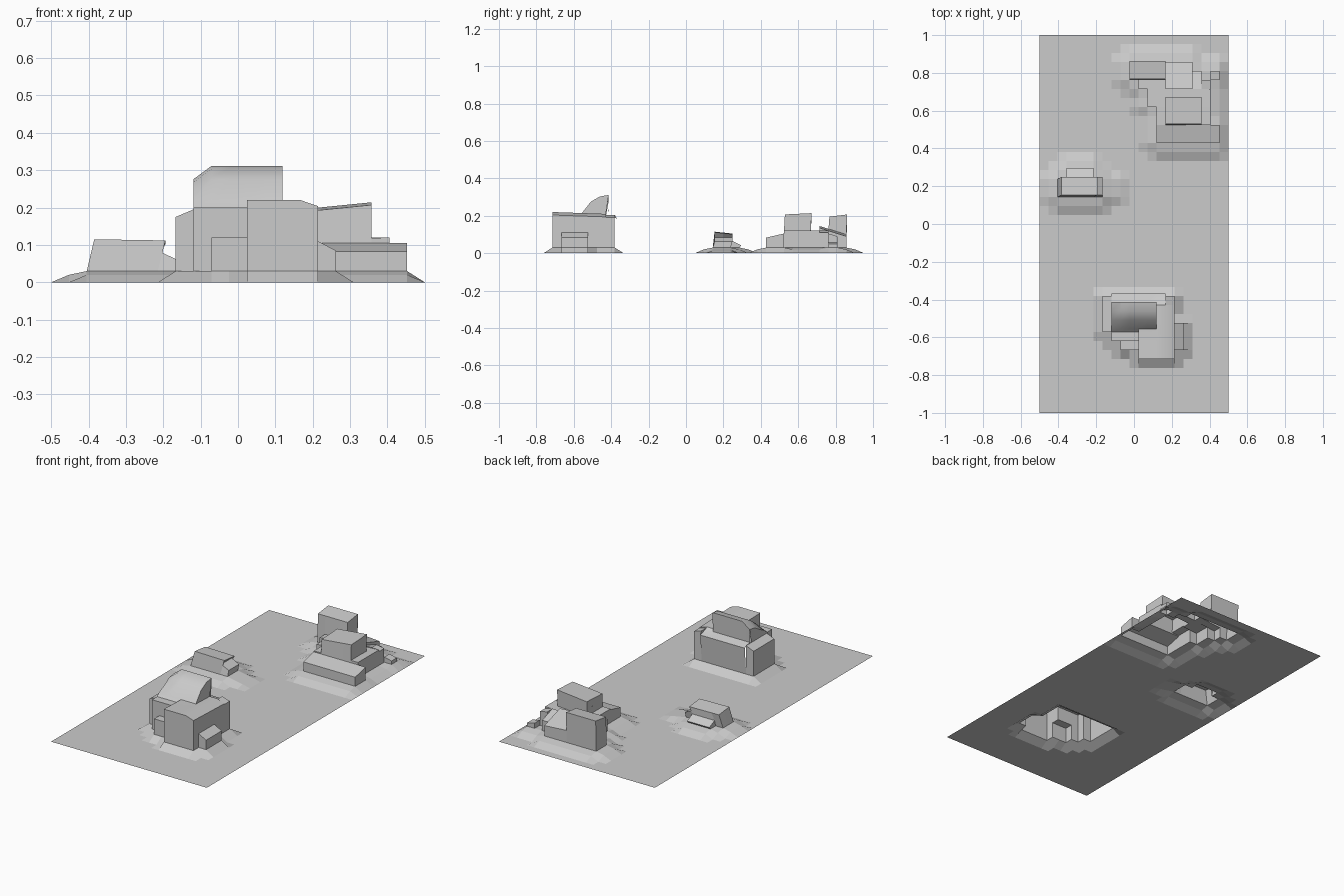
import bpy, bmesh, math

if "Cube" in bpy.data.objects:
    bpy.data.objects.remove(bpy.data.objects["Cube"])

# The model is one open terrain sheet: a 21 x 42 cell ground whose cells are
# pulled up into blocky, hollow boulders with leaning tops.
NX, NY = 21, 42
STEP = 1 / 21
RIM = 0.03          # height of the raised earth around the boulders

stone = bpy.data.materials.new("light grey stone")
stone.diffuse_color = (0.6, 0.6, 0.6, 1)
stone.use_nodes = True
stone.node_tree.nodes["Principled BSDF"].inputs["Base Color"].default_value = stone.diffuse_color


def block(i0, i1, j0, j1, sw, se=None, nw=None, ne=None, lean=(0, 0), fn=None):
    """Block over cells i0..i1, j0..j1 with corner heights and a leaning top."""
    se = sw if se is None else se
    nw = sw if nw is None else nw
    ne = nw + se - sw if ne is None else ne

    def top(i, j):
        u, v = (i - i0) / (i1 - i0), (j - j0) / (j1 - j0)
        z = (sw * (1 - u) + se * u) * (1 - v) + (nw * (1 - u) + ne * u) * v
        if fn:
            z = fn(i, j, z)
        return (-0.5 + i * STEP + lean[0], -1 + j * STEP + lean[1], z)
    return (i0, i1, j0, j1, top)


def chamfer(i, j, z):
    return z - 0.016 if i == 15 else z


def dome(i, j, z):
    z = {9: 0.215, 10: 0.275, 11: 0.303, 12: 0.311}[j]
    return z - 0.035 if i == 8 and j > 9 else z


# later blocks sit on top of earlier ones
clusters = {
    "tall_front_boulder": [
        block(8, 14, 12, 13, 0.2, nw=0.185, lean=(0, 0.012)),     # back ledge
        block(7, 8, 9, 13, 0.175, 0.195),                         # left shoulder
        block(14, 15, 10, 13, 0.205, 0.19),                       # right shoulder
        block(8, 11, 8, 12, 0.2),                                 # left body
        block(9, 11, 7, 8, 0.12),                                 # front step
        block(11, 15, 6, 12, 0.22, nw=0.21, fn=chamfer),          # main body
        block(15, 16, 7, 10, 0.11, 0.085),                        # right step
        block(8, 13, 9, 12, 0.2, lean=(0, 0.015), fn=dome),       # rounded cap
    ],
    "small_left_boulder": [
        block(2, 6, 24, 26, 0.115, 0.112, nw=0.105, lean=(0.02, 0.01)),
        block(6, 7, 24, 26, 0.085, 0.062, lean=(0, 0.01)),
        block(3, 6, 26, 27, 0.065, nw=0.042, lean=(0, 0.01)),
    ],
    "wide_back_boulder": [
        block(13, 20, 30, 32, 0.083, nw=0.105),                   # front shelf
        block(13, 19, 32, 34, 0.11, 0.12),                        # middle
        block(12, 19, 34, 36, 0.1, 0.12),
        block(11, 18, 36, 37, 0.09, 0.12),
        block(18, 19, 36, 37, 0.12, 0.11),
        block(19, 20, 37, 38, 0.06, 0.05),
        block(14, 17, 36, 39, 0.145, 0.135, nw=0.1),              # back slope
        block(17, 18, 36, 38, 0.12, nw=0.09),
        block(10, 14, 37, 39, 0.195, nw=0.207, lean=(0, 0.005)),  # back cap
        block(14, 18, 32, 35, 0.188, 0.207, nw=0.195, lean=(0, 0.005)),
    ],
}

# which boulder block owns each cell
owner = {}
for name, blocks in clusters.items():
    for b in blocks:
        for i in range(b[0], b[1]):
            for j in range(b[2], b[3]):
                owner[i, j] = (name, b[4])

# raised earth: boulder footprints, plus one extra ring at the two rear ones
rim = {}
for (i, j), (name, _) in owner.items():
    for di, dj in ((0, 0), (1, 0), (0, 1), (1, 1)):
        p = (i + di, j + dj)
        rim[p] = RIM
        if name != "tall_front_boulder":
            for q in ((1, 0), (-1, 0), (0, 1), (0, -1)):
                n = (p[0] + q[0], p[1] + q[1])
                if 0 < n[0] < NX and 0 < n[1] < NY:
                    rim.setdefault(n, 0.02)
for j in (24, 25, 26):                       # low spur beside the small boulder
    rim[9, j] = 0.012


def ground_top(i, j):
    return (-0.5 + i * STEP, -1 + j * STEP, rim.get((i, j), 0.0))


# build each part as its own sheet, with walls given to the boulder beside them
meshes = {n: bmesh.new() for n in ["ground", *clusters]}


def face(name, pts):
    bm = meshes[name]
    uniq = []
    for p in pts:
        if all(math.dist(p, q) > 1e-5 for q in uniq):
            uniq.append(p)
    if len(uniq) > 2:
        bm.faces.new([bm.verts.new(p) for p in uniq])


for i in range(NX):
    for j in range(NY):
        name, top = owner.get((i, j), ("ground", ground_top))
        face(name, [top(i, j), top(i + 1, j), top(i + 1, j + 1), top(i, j + 1)])
        # walls to the next cell in x and in y
        for di, dj in ((1, 0), (0, 1)):
            if i + di >= NX or j + dj >= NY:
                continue
            n2, t2 = owner.get((i + di, j + dj), ("ground", ground_top))
            if t2 is top:
                continue
            a, b = (i + di, j + dj), (i + 1, j + 1)
            part = name if name != "ground" else n2
            if di:
                face(part, [top(*a), t2(*a), t2(*b), top(*b)])
            else:
                face(part, [top(*a), top(*b), t2(*b), t2(*a)])

for name, bm in meshes.items():
    bmesh.ops.remove_doubles(bm, verts=bm.verts, dist=1e-4)
    if name == "ground":
        bmesh.ops.dissolve_limit(bm, angle_limit=0.001, verts=bm.verts, edges=bm.edges)
    me = bpy.data.meshes.new(name)
    bm.to_mesh(me)
    bm.free()
    me.materials.append(stone)
    ob = bpy.data.objects.new(name, me)
    bpy.context.collection.objects.link(ob)
    if name == "tall_front_boulder":         # soften only the rounded cap
        bpy.context.view_layer.objects.active = ob
        ob.select_set(True)
        bpy.ops.object.shade_smooth_by_angle(angle=math.radians(35))
        ob.select_set(False)
